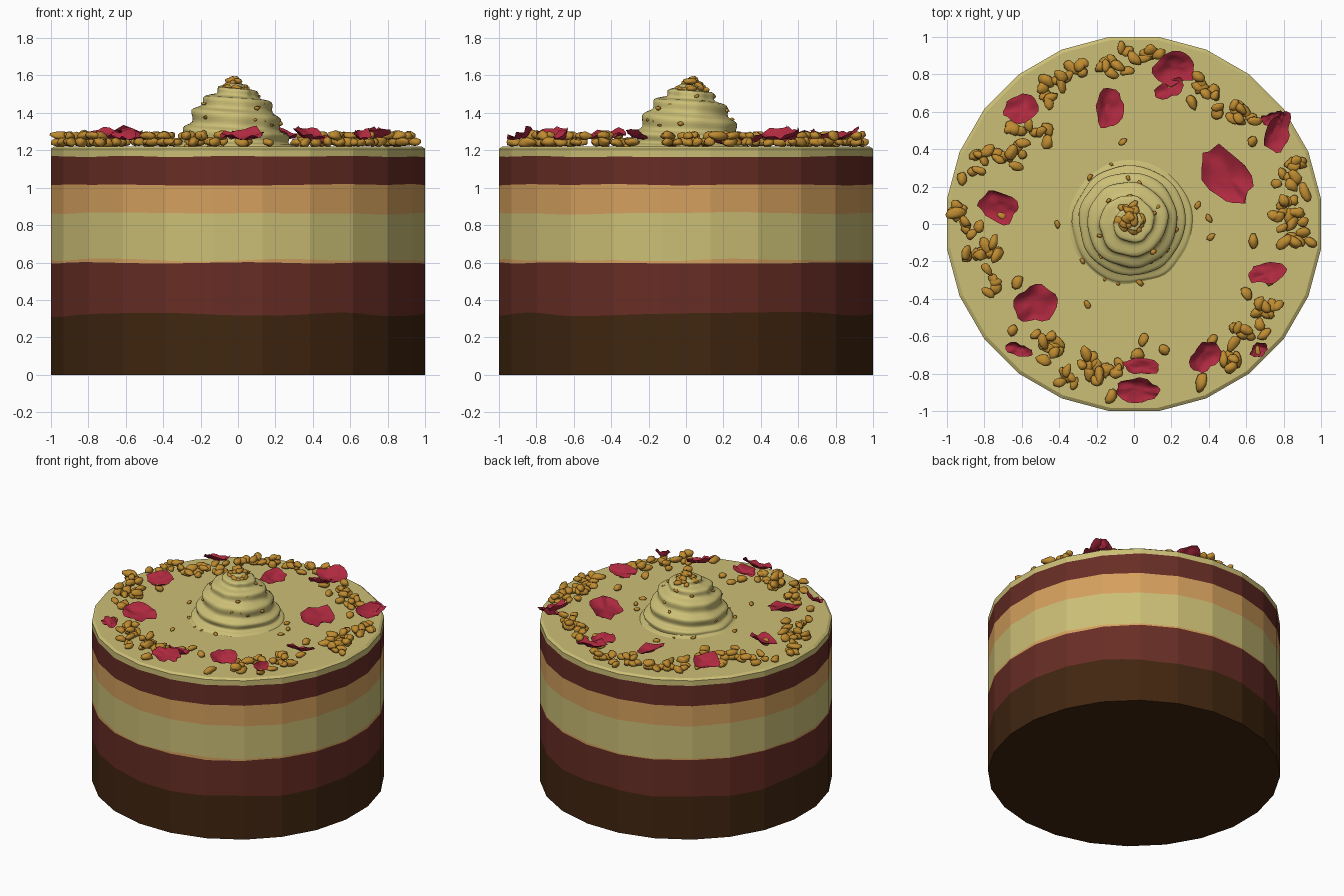
import bpy, bmesh, math, random
from mathutils import Vector, Matrix, noise

if "Cube" in bpy.data.objects:
    bpy.data.objects.remove(bpy.data.objects["Cube"])

random.seed(7)
TAU = math.tau
TOP = 1.22


def material(name, rgb):
    m = bpy.data.materials.new(name)
    m.diffuse_color = (*rgb, 1)
    m.use_nodes = True
    m.node_tree.nodes["Principled BSDF"].inputs["Base Color"].default_value = m.diffuse_color
    return m


CREAM = material("cream", (0.60, 0.52, 0.18))
CARAMEL = material("caramel", (0.66, 0.35, 0.11))
SPONGE = material("red_sponge", (0.135, 0.026, 0.018))
CHOCOLATE = material("dark_chocolate", (0.052, 0.019, 0.005))
NUT = material("golden_nut", (0.52, 0.26, 0.03))
PETAL = material("red_petal", (0.43, 0.022, 0.05))


def finish(name, bm, mats, smooth=None):
    me = bpy.data.meshes.new(name)
    bm.to_mesh(me)
    bm.free()
    ob = bpy.data.objects.new(name, me)
    bpy.context.collection.objects.link(ob)
    for m in mats:
        me.materials.append(m)
    if smooth:
        bpy.ops.object.select_all(action='DESELECT')
        ob.select_set(True)
        bpy.context.view_layer.objects.active = ob
        bpy.ops.object.shade_smooth_by_angle(angle=math.radians(smooth))
    return ob


def bridge(bm, a, b, mat=0):
    n = len(a)
    for i in range(n):
        bm.faces.new((a[i], a[(i + 1) % n], b[(i + 1) % n], b[i])).material_index = mat


# Layered cake body: 24 flat sides, wavy joints between the layers
SIDES, CUT = 24, 4
corners = [Vector((math.cos(TAU * (i + .5) / SIDES), math.sin(TAU * (i + .5) / SIDES), 0))
           / math.cos(math.pi / SIDES) for i in range(SIDES)]
outline = [corners[i].lerp(corners[(i + 1) % SIDES], k / CUT)
           for i in range(SIDES) for k in range(CUT)]
# (height, waviness, radius, material of the band above)
bands = [(0, 0, 1, 3), (0.322, 0.022, 1, 2), (0.599, 0.008, 1, 1), (0.612, 0.016, 1, 0),
         (0.862, 0.012, 1, 1), (1.016, 0.008, 1, 2), (1.167, 0.01, 1, 0),
         (1.208, 0, 1, 0), (TOP, 0, 0.982, 0)]
bm = bmesh.new()
rings = []
for j, (z, wave, r, _) in enumerate(bands):
    rings.append([bm.verts.new((p.x * r, p.y * r,
                  z + wave * noise.noise(Vector((p.x * 2.2, p.y * 2.2, j * 0.7)))))
                  for p in outline])
for j in range(len(bands) - 1):
    bridge(bm, rings[j], rings[j + 1], bands[j][3])
bm.faces.new(rings[0][::-1]).material_index = 3
bm.faces.new(rings[-1]).material_index = 0
finish("layered_cake", bm, [CREAM, CARAMEL, SPONGE, CHOCOLATE])

# Piped cream swirl: a cone of rings with a spiral ridge
PROFILE = [(0.335, TOP - .002), (0.30, 1.235), (0.275, 1.28), (0.25, 1.34), (0.215, 1.41),
           (0.165, 1.465), (0.115, 1.505), (0.07, 1.535), (0.03, 1.553)]
CX, CY = -0.02, 0.01


def profile_at(t):
    t *= len(PROFILE) - 1
    i = min(int(t), len(PROFILE) - 2)
    f = t - i
    return [PROFILE[i][k] * (1 - f) + PROFILE[i + 1][k] * f for k in (0, 1)]


bm = bmesh.new()
prev = None
for j in range(45):
    t = j / 44
    r, z = profile_at(t)
    ring = []
    for i in range(64):
        a = TAU * i / 64
        ridge = 0.013 * math.sin(TAU * 5.5 * t + a) * min(1, 6 * t, 5 * (1.1 - t))
        lump = 0.012 * noise.noise(Vector((math.cos(a) * 2, math.sin(a) * 2, t * 4)))
        rr = r + ridge + lump
        ring.append(bm.verts.new((CX + rr * math.cos(a), CY + rr * math.sin(a), z + ridge * .5 * min(1, 4 * t))))
    if prev:
        bridge(bm, prev, ring)
    prev = ring
bm.faces.new(prev)
finish("cream_swirl", bm, [CREAM], 60)


# Nuts: squashed lumpy pebbles collected in one mesh
def nut(bm, x, y, z, size, div=2):
    vs = bmesh.ops.create_icosphere(bm, subdivisions=div, radius=1)["verts"]
    seed = Vector((random.random() * 50, x * 9, y * 9))
    for v in vs:
        v.co *= 1 + 0.45 * noise.noise(v.co * 0.9 + seed)
    mat = (Matrix.Translation((x, y, z)) @ Matrix.Rotation(random.uniform(0, TAU), 4, 'Z')
           @ Matrix.Rotation(random.uniform(-.5, .5), 4, 'X')
           @ Matrix.Diagonal((size * random.uniform(1.0, 1.45), size * .85, size * .7, 1)))
    bmesh.ops.transform(bm, matrix=mat, verts=vs)


clusters = [(.07, .89), (-.05, .87), (-.17, .85), (-.28, .84), (-.38, .77), (-.47, .71),
            (-.5, .45), (-.6, .5), (-.62, .36), (-.72, .36), (-.82, .33),
            (-.94, .05), (-.89, -.03), (-.75, -.11), (-.86, -.17), (-.76, -.3),
            (-.5, -.62), (-.42, -.7), (-.36, -.8), (-.26, -.72), (-.22, -.83), (-.13, -.8),
            (.5, -.71), (.57, -.6), (.66, -.53), (.73, -.46), (.87, -.1),
            (.79, .07), (.87, .12), (.83, .22), (.84, .32), (.86, .0),
            (.35, .74), (.42, .64), (.54, .62), (.62, .56)]
singles = [(.05, -.62), (.16, -.67), (.36, -.85), (.6, -.37), (.64, -.09), (.31, .65),
           (.63, .44), (-.92, .24), (-.62, -.31), (-.65, -.57), (.02, -.7), (.66, -.67),
           (.42, -.62), (-.55, .64), (.2, .75), (-.7, .05), (.73, -.29), (-.12, -.92)]
bm = bmesh.new()
for x, y in clusters:
    for k in range(5):
        a, d = random.uniform(0, TAU), random.uniform(.01, .075)
        px, py = x + d * math.cos(a), y + d * math.sin(a)
        f = min(1, .95 / math.hypot(px, py))
        nut(bm, px * f, py * f, TOP + (.025 if k < 3 else .058), random.uniform(.027, .036))
for x, y in singles:
    nut(bm, x, y, TOP + .022, random.uniform(.028, .036))
finish("nut_ring", bm, [NUT], 80)

# Crumbs on the tip and scattered over the swirl
bm = bmesh.new()
for k in range(20):
    a, d = random.uniform(0, TAU), random.uniform(0, .085)
    nut(bm, CX + d * math.cos(a), .03 + d * math.sin(a), 1.585 - d * .9, random.uniform(.02, .029))
for k in range(24):
    t, a = random.uniform(0, .75), random.uniform(0, TAU)
    r, z = profile_at(t)
    nut(bm, CX + r * math.cos(a), CY + r * math.sin(a), z, random.uniform(.01, .02), 1)
for x, y in [(.41, -.07), (.4, .03), (.34, .1), (-.41, 0), (-.06, .44), (-.25, -.43)]:
    nut(bm, x, y, TOP + .01, .018)
finish("nut_crumbs", bm, [NUT], 80)

# Petals: x, y, half length, half width, turn in degrees, tilt in degrees
petals = [(.22, .84, .12, .085, 10, 15), (.19, .71, .09, .05, 25, -25), (-.14, .62, .11, .075, 80, 12),
          (-.6, .61, .10, .075, 20, -18), (-.72, .1, .11, .08, -30, 14), (-.53, -.42, .12, .105, 40, 10),
          (-.61, -.66, .075, .04, -10, 25), (.02, -.88, .12, .065, -8, 20), (.04, -.77, .10, .045, -5, -20),
          (.37, -.7, .09, .08, 50, 22), (.71, -.27, .10, .06, 10, -20), (.5, .25, .19, .105, -55, 8),
          (.76, .5, .11, .07, 70, 22), (.74, .58, .06, .045, 20, 30), (.66, -.66, .05, .04, 30, 25)]
for n, (x, y, length, width, turn, tilt) in enumerate(petals):
    bm = bmesh.new()
    centre = bm.verts.new((0, 0, 0))
    prev = None
    for j in range(1, 6):
        r = j / 5
        ring = []
        for i in range(20):
            a = TAU * i / 20
            edge = 1 + .3 * noise.noise(Vector((math.cos(a) * 1.6, math.sin(a) * 1.6, n * 3.3)))
            curl = .03 * r * r + .035 * r * noise.noise(Vector((math.cos(a) * r * 1.8, math.sin(a) * r * 1.8, n * 5.1)))
            ring.append(bm.verts.new((length * r * edge * math.cos(a), width * r * edge * math.sin(a), curl)))
        if prev:
            bridge(bm, prev, ring)
        else:
            for i in range(20):
                bm.faces.new((centre, ring[i], ring[(i + 1) % 20]))
        prev = ring
    tilt_axis = Matrix.Rotation(math.radians(tilt), 4, 'X')
    place = Matrix.Rotation(math.radians(turn), 4, 'Z') @ tilt_axis
    bmesh.ops.transform(bm, matrix=place, verts=bm.verts)
    # rest the petal just above the cream, or on top of the nuts
    low = min(v.co.z for v in bm.verts)
    lift = TOP + (.035 if math.hypot(x, y) > .65 else .012) - low
    bmesh.ops.translate(bm, vec=(x, y, lift), verts=bm.verts)
    finish("petal_%02d" % (n + 1), bm, [PETAL], 70)
